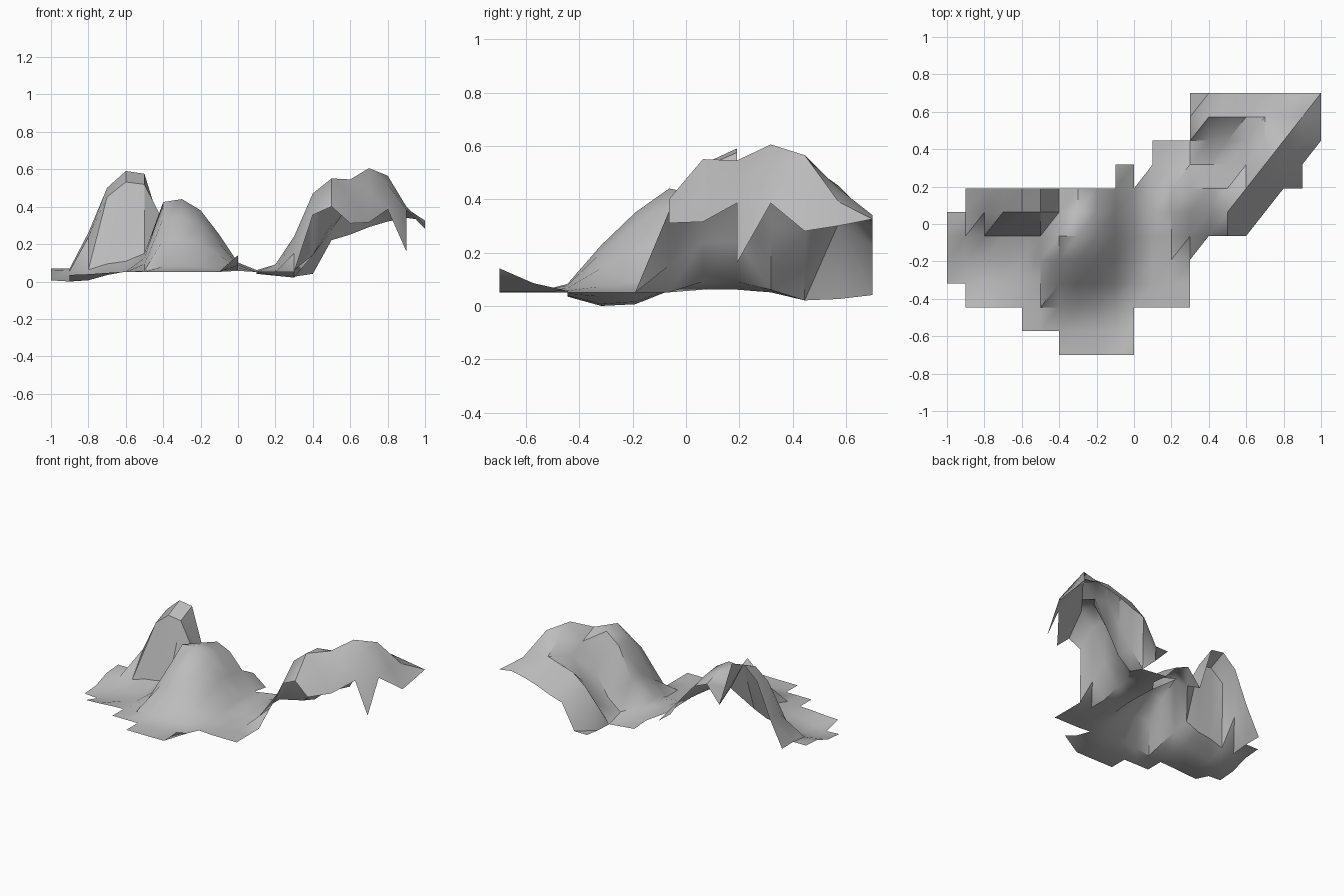
import bpy, bmesh, math

cube = bpy.data.objects.get("Cube")
if cube:
    bpy.data.objects.remove(cube)

STEP_X = 0.1
STEP_Y = 1.4 / 11
BASE = 0.06


def curve(points, t):
    """Straight-line interpolation through (position, value) points."""
    if t <= points[0][0]:
        return points[0][1]
    for (a, va), (b, vb) in zip(points, points[1:]):
        if t <= b:
            return va + (vb - va) * (t - a) / (b - a)
    return points[-1][1]


# Tall hill, cut off by a cliff along its back
TALL_ACROSS = [(-.9, 0), (-.8, .21), (-.7, .45), (-.6, .54), (-.5, .525), (-.4, .2), (-.3, 0)]
TALL_DEPTH = [(-.32, 0), (-.19, .02), (-.065, .1), (.065, .9), (.19, 1)]

# Rounded hill beside it, staying high up to the back cliff
ROUND_ACROSS = [(-.6, .02), (-.5, .1), (-.4, .375), (-.3, .39), (-.2, .33), (-.1, .2), (0, .05), (.1, 0)]
ROUND_DEPTH = [(-.57, 0), (-.445, .08), (-.32, .45), (-.19, .77), (-.065, 1),
               (.065, .95), (.19, .85), (.32, .5)]

# Cross-sections of the long diagonal ridge, front to back, with a side spur
RIDGE_START = 5
RIDGE = [
    [.06, .06, .16, .365, .41, .32],
    [.07, .1, .25, .48, .56, .47, .325],
    [.07, .1, .25, .47, .55, .555, .5, .395, .17],
    [.06, .06, .07, .15, .32, .5, .615, .53, .395],
    [.05, .04, .03, .15, .28, .43, .55, .575, .41, .29],
    [.04, .04, .035, .32, .4, .43, .46, .45, .4, .31],
    [.05, .05, .05, .05, .23, .26, .3, .33, .35, .335],
]


def tall_hill(x, y):
    return curve(TALL_ACROSS, x) * curve(TALL_DEPTH, y)


def round_hill(x, y):
    # The western foot slants back along the gully between the hills
    slant = 0.25 * max(0, y + .065) if x < -.25 else 0
    return curve(ROUND_ACROSS, x - slant) * curve(ROUND_DEPTH, y)


def plain(x, y):
    # Sunken western shore and raised southern tip
    dip = .08 * math.exp(-((x + .9) / .2) ** 2 - ((y + .26) / .15) ** 2)
    tip = .09 * math.exp(-(x / .05) ** 2 - ((y + .7) / .13) ** 2)
    return max(0, BASE - dip) + tip


def height(i, j):
    if i >= 1 and j >= RIDGE_START:
        return RIDGE[j - RIDGE_START][i - 1]
    x, y = i * STEP_X, -.7 + j * STEP_Y
    return plain(x, y) + max(tall_hill(x, y), round_hill(x, y))


# Column spans of the ground, from the front row to the back row
SPANS = [(-4, 0), (-6, 0), (-9, 3), (-10, 3), (-10, 3), (-10, 6), (-9, 7),
         (1, 9), (1, 9), (3, 10), (3, 10)]
SLANTED_ENDS = {4, 5, 6, 8}

bm = bmesh.new()
grid = {}


def corner(i, j):
    if (i, j) not in grid:
        grid[i, j] = bm.verts.new((i * STEP_X, -.7 + j * STEP_Y, height(i, j)))
    return grid[i, j]


def lower_half(i, j):
    bm.faces.new((corner(i, j), corner(i + 1, j), corner(i + 1, j + 1)))


def upper_half(i, j):
    bm.faces.new((corner(i, j), corner(i + 1, j + 1), corner(i, j + 1)))


for j, (start, end) in enumerate(SPANS):
    for i in range(start, end):
        lower_half(i, j)
        upper_half(i, j)
    if j in SLANTED_ENDS:
        upper_half(end, j)

# Small tab and slanted corner between the two hill groups
lower_half(-1, 7)
upper_half(-1, 7)
lower_half(0, 7)

# Rest the lowest point on the ground
low = min(v.co.z for v in bm.verts)
bmesh.ops.translate(bm, verts=bm.verts, vec=(0, 0, -low))

mesh = bpy.data.meshes.new("terrain")
bm.to_mesh(mesh)
bm.free()
terrain = bpy.data.objects.new("terrain", mesh)
bpy.context.collection.objects.link(terrain)

# Plain grey rock
rock = bpy.data.materials.new("grey rock")
rock.use_nodes = True
colour = (.5, .5, .5, 1)
rock.diffuse_color = colour
rock.node_tree.nodes["Principled BSDF"].inputs["Base Color"].default_value = colour
mesh.materials.append(rock)

bpy.ops.object.select_all(action="DESELECT")
terrain.select_set(True)
bpy.context.view_layer.objects.active = terrain
bpy.ops.object.shade_smooth_by_angle(angle=math.radians(40))
